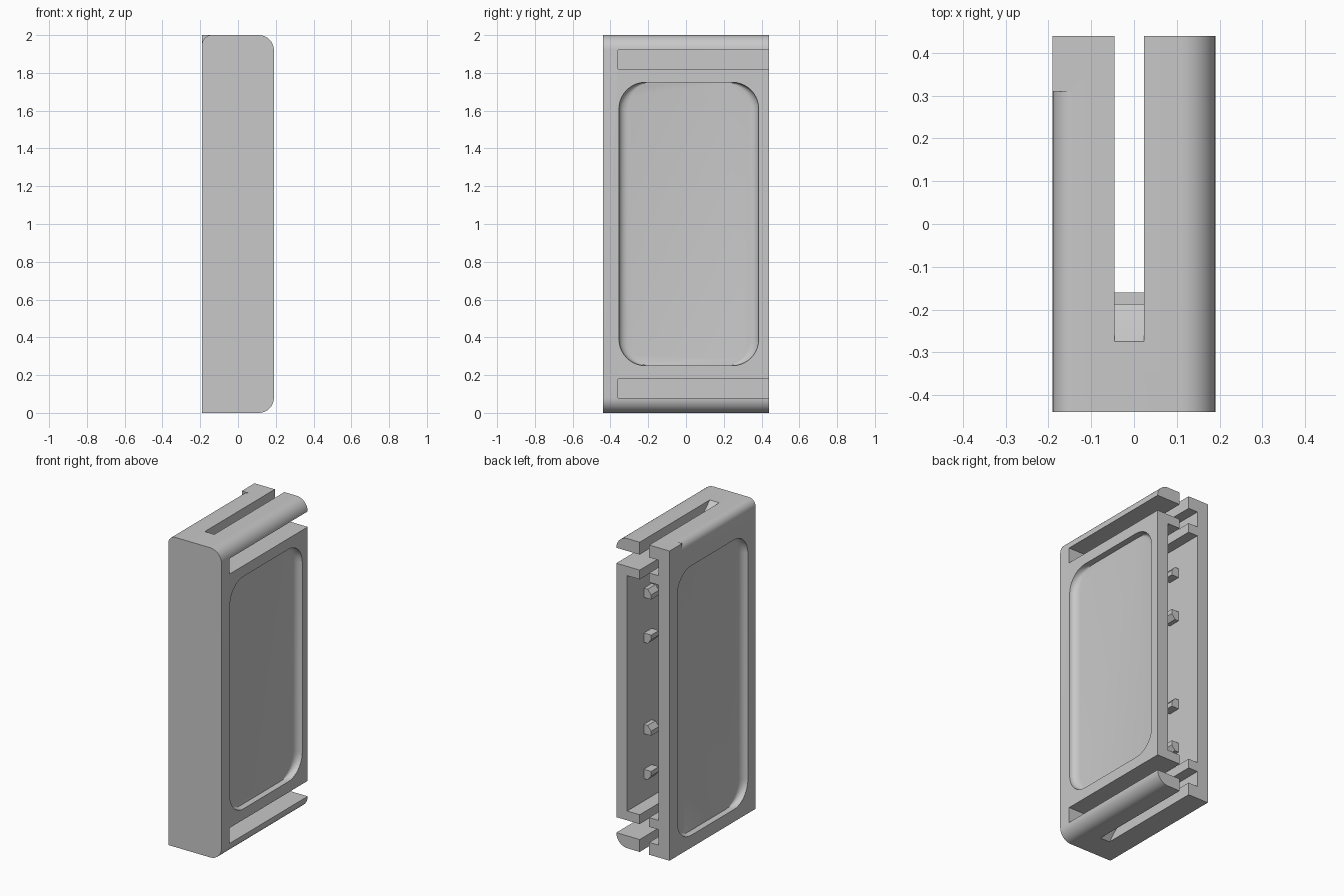
import bpy, bmesh, math
from mathutils import Vector

old = bpy.data.objects.get("Cube")
if old:
    bpy.data.objects.remove(old, do_unlink=True)

grey = bpy.data.materials.new("light_grey")
grey.use_nodes = True
grey.diffuse_color = (0.58, 0.58, 0.58, 1)
grey.node_tree.nodes["Principled BSDF"].inputs["Base Color"].default_value = (0.58, 0.58, 0.58, 1)


def loft(name, rings):
    """Solid from a list of matching rings of points, capped at both ends."""
    bm = bmesh.new()
    loops = [[bm.verts.new(p) for p in ring] for ring in rings]
    for a, b in zip(loops, loops[1:]):
        n = len(a)
        for i in range(n):
            bm.faces.new((a[i], a[(i + 1) % n], b[(i + 1) % n], b[i]))
    bm.faces.new(loops[0])
    bm.faces.new(loops[-1])
    bmesh.ops.recalc_face_normals(bm, faces=bm.faces[:])
    me = bpy.data.meshes.new(name)
    bm.to_mesh(me)
    bm.free()
    me.materials.append(grey)
    ob = bpy.data.objects.new(name, me)
    bpy.context.scene.collection.objects.link(ob)
    return ob


def prism_y(name, pts, y0, y1):
    return loft(name, [[(x, y, z) for x, z in pts] for y in (y0, y1)])


def prism_x(name, pts, x0, x1):
    return loft(name, [[(x, y, z) for y, z in pts] for x in (x0, x1)])


def rect(a0, a1, b0, b1):
    return [(a0, b0), (a1, b0), (a1, b1), (a0, b1)]


def arc(cx, cz, r, start, end, steps=10):
    return [(cx + r * math.cos(math.radians(start + (end - start) * i / steps)),
             cz + r * math.sin(math.radians(start + (end - start) * i / steps)))
            for i in range(steps + 1)]


def rounded_rect(a0, a1, b0, b1, r):
    return (arc(a1 - r, b0 + r, r, -90, 0) + arc(a1 - r, b1 - r, r, 0, 90)
            + arc(a0 + r, b1 - r, r, 90, 180) + arc(a0 + r, b0 + r, r, 180, 270))


def recess(side, y0, y1, z0, z1):
    """Rounded panel cutter whose two long edges scoop in towards its floor."""
    outline = rounded_rect(y0, y1, z0, z1, 0.14)
    mid, half = (y0 + y1) / 2, (y1 - y0) / 2
    depth, scoop = 0.04, 0.05
    rings = [[(side * 0.25, y, z) for y, z in outline]]
    for i in range(7):
        t = math.radians(90 * i / 6)
        k = (half - scoop * (1 - math.cos(t))) / half
        x = side * (0.19 - depth * math.sin(t))
        rings.append([(x, mid + (y - mid) * k, z) for y, z in outline])
    return loft("recess_cutter", rings)


# Case: long block with its outer corners rounded
profile = [(-0.19, 0)] + arc(0.11, 0.08, 0.08, -90, 0) + arc(0.11, 1.92, 0.08, 0, 90) + [(-0.19, 2)]
case = prism_y("case", profile, -0.44, 0.44)

cutters = []
# Top inner corner, rounded up to a square stop at the back
corner = [(-0.25, 2.1), (-0.25, 1.95)] + arc(-0.14, 1.95, 0.05, 180, 90) + [(-0.14, 2.1)]
cutters.append(prism_y("corner_cutter", corner, -0.6, 0.31))
# Open cavity
cutters.append(prism_y("cavity_cutter", rect(-0.112, 0.112, 0.24, 1.76), -0.36, 0.6))
# Side slots and ramped centre slots at both ends
ramp = [(-0.275, 2.1), (-0.275, 2), (-0.24, 1.965), (-0.2, 1.93), (-0.16, 1.9),
        (-0.16, 1.7), (0.6, 1.7), (0.6, 2.1)]
for flip in (False, True):
    def end(pts):
        return [(a, 2 - z) if flip else (a, z) for a, z in pts]
    cutters.append(prism_y("side_slot_cutter", end(rect(-0.112, 0.3, 1.82, 1.92)), -0.36, 0.6))
    cutters.append(prism_x("centre_slot_cutter", end(ramp), -0.045, 0.023))
# Shallow panels on both broad faces
cutters.append(recess(1, -0.355, 0.385, 0.25, 1.75))
cutters.append(recess(-1, -0.36, 0.36, 0.08, 1.82))

for c in cutters:
    mod = case.modifiers.new("cut", "BOOLEAN")
    mod.operation = "DIFFERENCE"
    mod.solver = "EXACT"
    mod.object = c
dg = bpy.context.evaluated_depsgraph_get()
solid = bpy.data.meshes.new_from_object(case.evaluated_get(dg))
case.modifiers.clear()
case.data = solid
for c in cutters:
    bpy.data.objects.remove(c, do_unlink=True)

# Tapered retaining pegs on both inner walls
for side, label in ((1, "left"), (-1, "right")):
    for i, z in enumerate((0.415, 0.705, 1.295, 1.585)):
        slope_up = 1 if i % 2 else -1
        pts = [(side * 0.12, z - 0.03 * slope_up), (side * 0.06, z - 0.03 * slope_up),
               (side * 0.06, z), (side * 0.085, z + 0.03 * slope_up),
               (side * 0.12, z + 0.03 * slope_up)]
        prism_y(f"{label}_peg_{i + 1}", pts, 0.19, 0.27)

# Smooth the curved faces, keep edges sharp
for o in bpy.context.selected_objects:
    o.select_set(False)
case.select_set(True)
bpy.context.view_layer.objects.active = case
bpy.ops.object.shade_smooth_by_angle(angle=math.radians(30))
